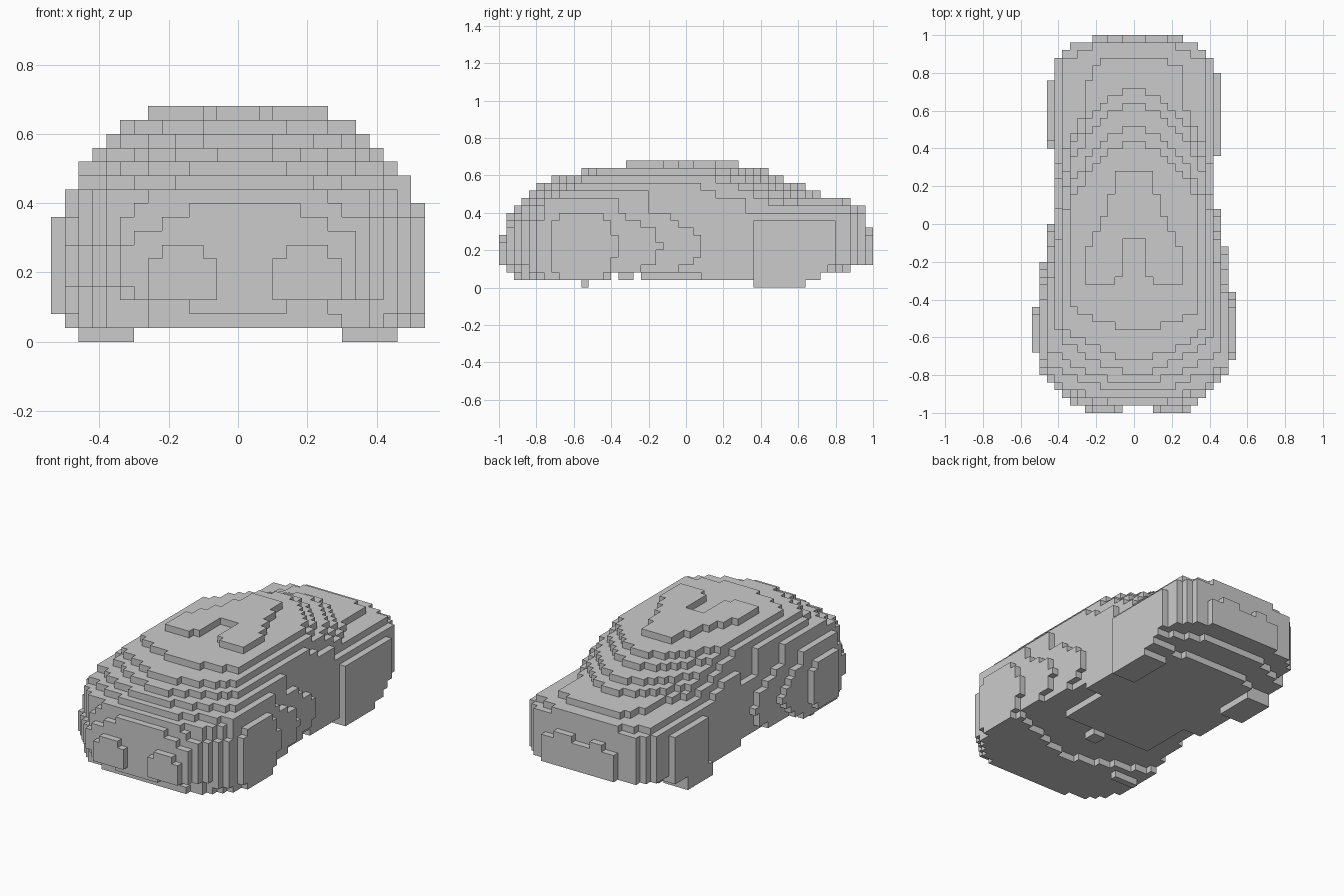
import bpy, bmesh

CELL = 0.04
NX, NY, NZ = 13, 25, 17

old = bpy.data.objects.get("Cube")
if old:
    bpy.data.objects.remove(old, do_unlink=True)

grey = bpy.data.materials.new("plain_grey")
grey.use_nodes = True
grey.diffuse_color = (0.6, 0.6, 0.6, 1)
grey.node_tree.nodes["Principled BSDF"].inputs["Base Color"].default_value = grey.diffuse_color


def interp(table, t):
    """Piecewise linear lookup, held constant past both ends."""
    if t <= table[0][0]:
        return table[0][1]
    for (a, va), (b, vb) in zip(table, table[1:]):
        if t <= b:
            return va + (vb - va) * (t - a) / (b - a)
    return table[-1][1]


# Outline of the car by height: nose, tail and half width
NOSE = [(.06, .92), (.1, .96), (.38, .96), (.42, .92), (.54, .8),
        (.58, .72), (.62, .56), (.66, .32)]
TAIL = [(.06, .72), (.1, .88), (.14, .96), (.42, .96), (.46, .88), (.5, .72),
        (.54, .64), (.58, .52), (.62, .44), (.66, .28)]
WIDE = [(.38, .54), (.42, .5), (.5, .46), (.54, .42), (.62, .34), (.66, .26)]
# Half width along the car, seen from above
PLAN = [(-.94, .33), (-.78, .49), (-.7, .525), (-.66, .54), (-.46, .54), (-.38, .514),
        (-.22, .49), (-.14, .474), (-.02, .45), (.06, .434), (.1, .41), (.34, .41),
        (.38, .434), (.46, .45), (.74, .45), (.78, .434), (.82, .41), (.86, .41), (.94, .33)]
# How strongly the sides round off above and below the middle
BULGE = [(-.5, .8), (-.2, 1.4), (.04, 1.2), (.1, 0)]
# Roundness of the nose by height
BLUNT = [(.06, .2), (.1, .06), (.14, .26), (.3, .26), (.38, .08), (.42, .18), (.54, .02)]
# Half width behind the roof, by distance from the end of the layer
GLASS = [(0, .04), (.08, .16), (.18, .25), (.3, .33), (.47, .38), (.72, .42), (.9, .5)]
DECK = [(0, .1), (.04, .24), (.28, .26), (.4, .34), (.6, .4), (.9, .5)]
SHOULDER = [(.34, .46), (.38, .41), (.42, .37)]


def half_width(y, z):
    from_nose = y + interp(NOSE, z)
    from_tail = interp(TAIL, z) - y
    if from_nose < 0 or from_tail < 0:
        return -1
    wide = interp(WIDE, z)
    reach = interp([(.54, .4), (.62, .2)], z)
    nose = interp(BLUNT, z) + wide * (1 - max(0, 1 - from_nose / reach) ** 3)
    side = interp(PLAN, y) - interp(BULGE, y) * (min(z, .42) - .22) ** 2
    hw = min(wide, side, nose)
    if z > .48:
        hw = min(hw, interp(GLASS, from_tail))
    elif z > .44:
        hw = min(hw, interp(DECK, from_tail))
    elif y > .3:
        hw = min(hw, interp(SHOULDER, z))
        if z < .12 or z > .4:
            hw = min(hw, .18 + from_tail * 2)
    return hw


def within(x, y, z):
    return abs(x - .008) < half_width(y, z)


parts = {}
filled = set()


def block_part(name, test):
    """Claim all free grid cells that pass the test."""
    parts[name] = {(i, j, k) for i in range(-NX, NX + 1) for j in range(-NY, NY)
                   for k in range(NZ)
                   if test(i * CELL, (j + .5) * CELL, (k + .5) * CELL)} - filled
    filled.update(parts[name])


def build_skin(name, cells):
    """Make the faces of a part that do not touch any other cell."""
    bm = bmesh.new()
    verts = {}

    def corner(p):
        if p not in verts:
            verts[p] = bm.verts.new(((p[0] - .5) * CELL, p[1] * CELL, p[2] * CELL))
        return verts[p]

    for cell in sorted(cells):
        for axis in range(3):
            u, v = (axis + 1) % 3, (axis + 2) % 3
            for side in (0, 1):
                near = list(cell)
                near[axis] += 2 * side - 1
                if tuple(near) in filled:
                    continue
                ring = []
                for du, dv in ((0, 0), (1, 0), (1, 1), (0, 1)):
                    p = list(cell)
                    p[axis] += side
                    p[u] += du
                    p[v] += dv
                    ring.append(corner(tuple(p)))
                bm.faces.new(ring if side else ring[::-1])
    mesh = bpy.data.meshes.new(name)
    bm.to_mesh(mesh)
    bm.free()
    mesh.materials.append(grey)
    bpy.context.collection.objects.link(bpy.data.objects.new(name, mesh))


def box(x0, x1, y0, y1, z0, z1):
    return lambda x, y, z: x0 < x < x1 and y0 < y < y1 and z0 < z < z1


# Main body and cabin
block_part("lower_body", lambda x, y, z: .08 < z < .44 and within(x, y, z))
block_part("cabin", lambda x, y, z: .44 < z < .64 and within(x, y, z))


# Raised roof panel, notched at the front and narrowing to the back
def roof(x, y, z):
    notch = abs(x) < (.05 if y > -.28 else .09) and y < -.08
    hw = interp([(-.3, .25), (-.26, .27), (-.14, .26), (-.06, .21), (.02, .17), (.26, .09)], y)
    return z > .64 and -.32 < y < .28 and abs(x) < hw and not notch


block_part("roof_panel", roof)

# Front lip and floor panel below the body
block_part("front_lip", lambda x, y, z: .04 < z < .08 and y < -.61 + abs(x) * .4
           and within(x, y, z))
block_part("floor_panel", lambda x, y, z: .04 < z < .08 and y > -.24
           and abs(x) < (.31 if y < .1 else .43) and within(x, y, z))
block_part("floor_bump", box(-.02, .06, -.36, -.28, .04, .08))

# Lamps and back bumper
for name, mid in (("right_lamp", -.16), ("left_lamp", .2)):
    block_part(name, lambda x, y, z: y < -.96 and .12 < z < .28
               and abs(x - mid) < (.11 if z < .24 else .07))
block_part("back_bumper", lambda x, y, z: y > .96 and .12 < z < .32
           and abs(x - .02) < (.25 if z < .28 else .17)
           and not (abs(x) < .05 and z > .28))

# Wheels reaching the ground
block_part("left_back_wheel", lambda x, y, z: .3 < x < .46
           and .36 < y < (.64 if z < .04 else .72) and z < .08)
block_part("right_back_wheel", box(-.46, -.3, .4, .64, 0, .08))
block_part("right_front_wheel", box(-.46, -.3, -.56, -.52, 0, .04))

for part_name, part_cells in parts.items():
    build_skin(part_name, part_cells)
